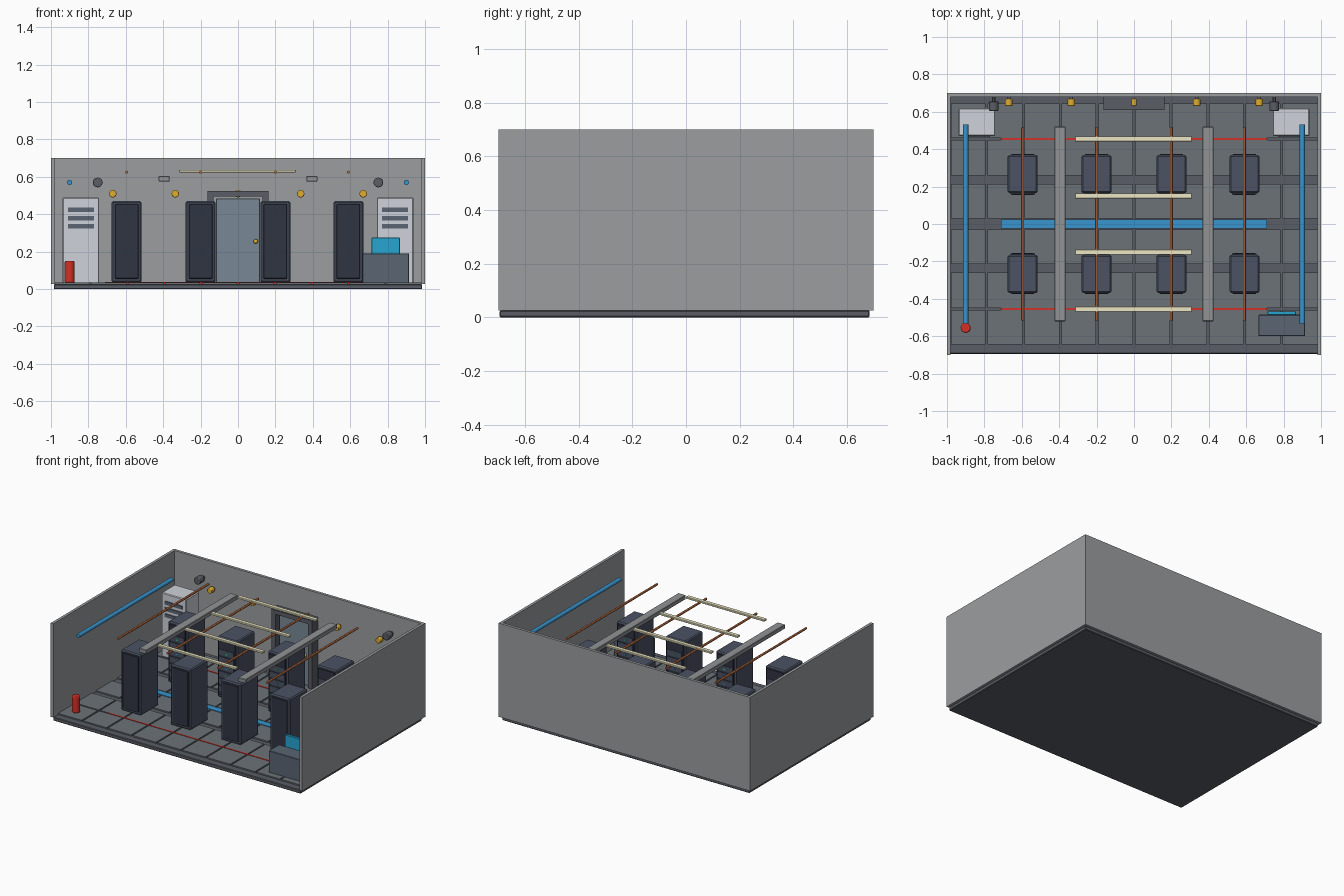
import bpy
from math import pi

if "Cube" in bpy.data.objects:
    bpy.data.objects.remove(bpy.data.objects["Cube"])

def mat(name, r, g, b):
    m = bpy.data.materials.new(name)
    m.diffuse_color = (r, g, b, 1)
    m.use_nodes = True
    m.node_tree.nodes["Principled BSDF"].inputs["Base Color"].default_value = m.diffuse_color
    return m

WALL = mat("wall_grey", .33, .34, .35)
SLAB = mat("slab_dark", .10, .11, .13)
TILE = mat("tile_grey", .15, .17, .19)
RACK = mat("rack_navy", .07, .085, .125)
DARK = mat("panel_dark", .03, .035, .055)
WHITE = mat("cooler_white", .62, .65, .70)
SLOT = mat("slot_slate", .10, .13, .17)
DOOR = mat("door_blue_grey", .19, .25, .31)
STEEL = mat("tray_steel", .28, .29, .30)
COPPER = mat("copper", .55, .17, .06)
CREAM = mat("light_cream", .85, .80, .55)
BLUE = mat("pipe_blue", .04, .30, .62)
CYAN = mat("screen_cyan", .02, .38, .65)
RED = mat("red", .65, .03, .02)
GREEN = mat("led_green", .05, .8, .25)
GOLD = mat("lamp_gold", .75, .42, .03)

def box(name, x0, x1, y0, y1, z0, z1, m, bevel=0):
    """Box from its limits, optionally with chamfered edges."""
    bpy.ops.mesh.primitive_cube_add(size=1, location=((x0+x1)/2, (y0+y1)/2, (z0+z1)/2))
    o = bpy.context.object
    o.name = name
    o.scale = (x1-x0, y1-y0, z1-z0)
    bpy.ops.object.transform_apply(location=False, rotation=False, scale=True)
    o.data.materials.append(m)
    if bevel:
        b = o.modifiers.new("bevel", 'BEVEL')
        b.width, b.segments = bevel, 1
    return o

def cyl(name, loc, r, length, m, axis='y', sides=20, bevel=0):
    bpy.ops.mesh.primitive_cylinder_add(vertices=sides, radius=r, depth=length, location=loc,
                                        rotation=(pi/2 if axis == 'y' else 0, 0, 0))
    o = bpy.context.object
    o.name = name
    o.data.materials.append(m)
    bpy.ops.object.shade_smooth_by_angle()
    if bevel:
        b = o.modifiers.new("bevel", 'BEVEL')
        b.width, b.segments = bevel, 2
    return o

# room shell, open at the front and top
box("floor_slab", -.985, .985, -.695, .685, 0, .026, SLAB, .004)
box("back_wall", -1, 1, .68, .70, .026, .70, WALL)
for s in (-1, 1):
    a, b = sorted((s*.98, s))
    box("side_wall", a, b, -.70, .685, .026, .70, WALL)

# raised floor tiles with wider gaps beside the aisles
for s in (-1, 1):
    for lo, hi in ((.03, .215), (.26, .45), (.46, .645)):
        y0, y1 = sorted((s*lo, s*hi))
        for i in range(10):
            x = -.886 + i*.197
            box("floor_tile", x-.093, x+.093, y0, y1, .024, .035, TILE)

# floor strips
box("aisle_strip", -.71, .71, -.023, .023, .024, .036, BLUE)
for y in (-.455, .455):
    box("floor_cable", -.71, .71, y-.005, y+.005, .024, .038, RED)

# server cabinets: servers face the centre aisle, doors face outwards
def rack(x, s):
    def part(name, xa, xb, d0, d1, z0, z1, m, bevel=0):
        y0, y1 = sorted((s*d0, s*d1))
        box(name, x+xa, x+xb, y0, y1, z0, z1, m, bevel)
    part("rack_body", -.08, .08, .165, .368, .034, .47, RACK, .008)
    part("rack_door", -.063, .063, .365, .374, .055, .455, DARK, .003)
    part("rack_front", -.065, .065, .157, .168, .055, .455, DARK)
    for k in range(6):
        z = .085 + k*.052
        part("server_unit", -.058, .058, .154, .160, z, z+.04, RACK)
        part("status_light", -.004, .006, .151, .155, z+.012, z+.022,
             GREEN if k % 3 == 2 else RED if k % 3 == 1 else CYAN)

for x in (-.595, -.2, .2, .59):
    for s in (-1, 1):
        rack(x, s)
    cyl("copper_pipe", (x, 0, .625), .008, 1.03, COPPER, sides=12)

# overhead trays and strip lights
for x in (-.395, .395):
    box("cable_tray", x-.03, x+.03, -.52, .52, .575, .605, STEEL, .003)
for y in (-.455, -.15, .15, .455):
    box("strip_light", -.315, .31, y-.014, y+.014, .624, .638, CREAM, .002)

# things mirrored on both side walls
for s in (-1, 1):
    cyl("coolant_pipe", (s*.90, 0, .57), .014, 1.065, BLUE)
    box("cooling_unit", s*.84-.098, s*.84+.098, .47, .62, .03, .49, WHITE, .005)
    for z in (.425, .38, .335):
        box("cooling_slot", s*.84-.07, s*.84+.07, .464, .475, z-.012, z+.012, SLOT)
    cyl("wall_camera", (s*.75, .63, .57), .026, .05, SLAB, bevel=.004)
    cyl("camera_mount", (s*.75, .667, .57), .01, .035, SLAB, sides=12)

# warning lamps along the back wall
for x in (-.67, -.335, 0, .335, .67):
    cyl("warning_lamp", (x, .65, .51), .02, .036, GOLD, bevel=.004)
    cyl("lamp_mount", (x, .674, .51), .01, .02, SLAB, sides=12)

# door in the back wall
for s in (-1, 1):
    a, b = sorted((s*.13, s*.162))
    box("door_jamb", a, b, .61, .682, .03, .50, SLAB)
box("door_head", -.162, .162, .61, .682, .495, .525, SLAB)
box("door_leaf", -.118, .118, .635, .682, .034, .485, DOOR, .004)
bpy.ops.mesh.primitive_uv_sphere_add(segments=16, ring_count=8, radius=.012, location=(.095, .622, .255))
bpy.context.object.name = "door_knob"
bpy.context.object.data.materials.append(GOLD)
bpy.ops.object.shade_smooth_by_angle()

# fire extinguisher
cyl("extinguisher", (-.90, -.555, .092), .027, .116, RED, axis='z', bevel=.006)

# operator desk and screen
box("desk", .665, .915, -.60, -.485, .03, .19, SLOT, .003)
box("desk_screen", .715, .865, -.487, -.467, .175, .275, CYAN, .002)
